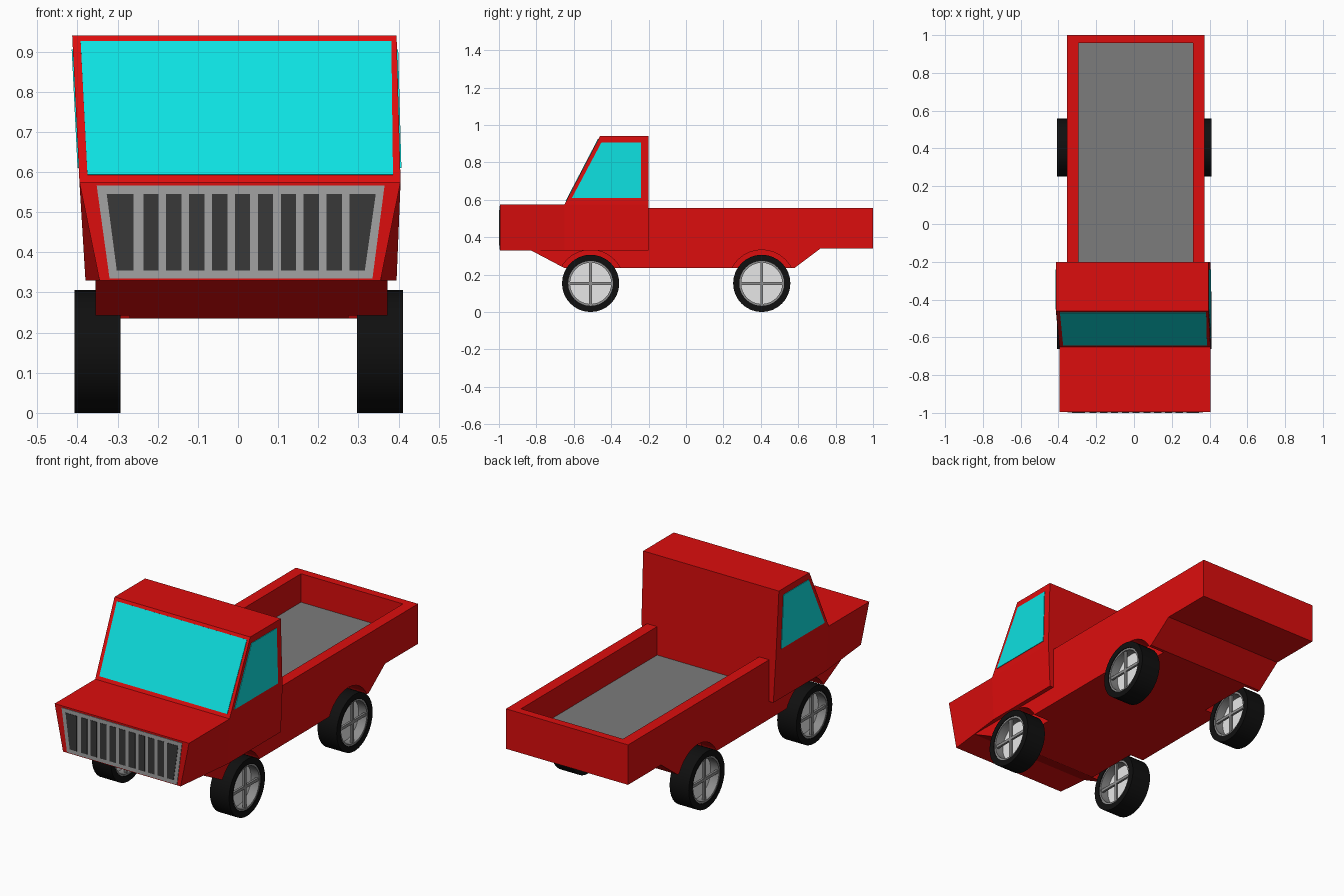
import bpy, bmesh, math
from mathutils import Vector

if "Cube" in bpy.data.objects:
    bpy.data.objects.remove(bpy.data.objects["Cube"])


def material(name, rgb):
    m = bpy.data.materials.new(name)
    m.diffuse_color = (*rgb, 1)
    m.use_nodes = True
    m.node_tree.nodes["Principled BSDF"].inputs["Base Color"].default_value = m.diffuse_color
    return m


RED = material("red paint", (0.72, 0.004, 0.004))
GLASS = material("cyan glass", (0.004, 0.75, 0.75))
SILVER = material("grille silver", (0.36, 0.36, 0.36))
DARK = material("slot grey", (0.04, 0.04, 0.04))
BED = material("bed grey", (0.20, 0.20, 0.20))
RUBBER = material("tyre black", (0.005, 0.005, 0.005))
RIM = material("rim grey", (0.27, 0.27, 0.27))
DISC = material("wheel white", (0.9, 0.9, 0.9))


def mesh_object(name, verts, faces, mat):
    bm = bmesh.new()
    vs = [bm.verts.new(v) for v in verts]
    for f in faces:
        bm.faces.new([vs[i] for i in f])
    bmesh.ops.recalc_face_normals(bm, faces=bm.faces)
    me = bpy.data.meshes.new(name)
    bm.to_mesh(me)
    bm.free()
    ob = bpy.data.objects.new(name, me)
    bpy.context.collection.objects.link(ob)
    if mat:
        me.materials.append(mat)
    return ob


def prism(name, side_a, side_b, mat, caps=True):
    """Join two matching outlines into a solid."""
    n = len(side_a)
    faces = [(i, (i + 1) % n, n + (i + 1) % n, n + i) for i in range(n)]
    if caps:
        faces += [tuple(range(n)), tuple(range(n, 2 * n))]
    return mesh_object(name, list(side_a) + list(side_b), faces, mat)


def box(name, x, y, z, mat):
    outline = [(y[0], z[0]), (y[1], z[0]), (y[1], z[1]), (y[0], z[1])]
    return prism(name, [(x[0], *p) for p in outline], [(x[1], *p) for p in outline], mat)


def plate(name, pts, mat, half=0.003):
    """Thin panel centred on a quad."""
    p = [Vector(q) for q in pts]
    n = (p[2] - p[0]).cross(p[3] - p[1]).normalized() * half
    return prism(name, [q - n for q in p], [q + n for q in p], mat)


def lathe(name, section, cx, cy, cz, mat, n=32):
    """Spin a closed (x, radius) section around the axle."""
    k = len(section)
    verts = [(cx + x, cy + r * math.cos(2 * math.pi * i / n), cz + r * math.sin(2 * math.pi * i / n))
             for i in range(n) for x, r in section]
    faces = [(i * k + j, i * k + (j + 1) % k, (i + 1) % n * k + (j + 1) % k, (i + 1) % n * k + j)
             for i in range(n) for j in range(k)]
    return mesh_object(name, verts, faces, mat)


def cylinder(name, x0, x1, y, z, r, mat, n=32):
    ring = [(y + r * math.cos(2 * math.pi * i / n), z + r * math.sin(2 * math.pi * i / n)) for i in range(n)]
    return prism(name, [(x0, *p) for p in ring], [(x1, *p) for p in ring], mat)


def cut(target, cutter):
    cutter.hide_render = True
    cutter.hide_set(True)
    cutter.display_type = 'WIRE'
    mod = target.modifiers.new("cut", 'BOOLEAN')
    mod.operation = 'DIFFERENCE'
    mod.solver = 'EXACT'
    mod.object = cutter
    bpy.context.view_layer.objects.active = target
    bpy.ops.object.modifier_apply(modifier=mod.name)
    bpy.data.objects.remove(cutter)


WHEEL_Z, WHEEL_R = 0.153, 0.153
AXLES = {"front": -0.51, "rear": 0.405}

# Chassis and load bed from one side profile
profile = [(-0.83, 0.33), (-0.65, 0.235), (0.58, 0.235), (0.72, 0.34), (1, 0.34),
           (1, 0.555), (-0.25, 0.555), (-0.25, 0.45), (-0.83, 0.45)]
chassis = prism("chassis_and_bed", [(-0.355, *p) for p in profile], [(0.372, *p) for p in profile], RED)
cut(chassis, box("bed_cutter", (-0.295, 0.312), (-0.22, 0.957), (0.40, 0.7), None))
for y in AXLES.values():
    cut(chassis, cylinder("well_cutter_right", 0.275, 0.6, y, WHEEL_Z, 0.179, None))
    cut(chassis, cylinder("well_cutter_left", -0.6, -0.27, y, WHEEL_Z, 0.179, None))
box("bed_floor", (-0.295, 0.312), (-0.21, 0.957), (0.397, 0.402), BED)

# Cab and bonnet: each profile point has (y, z, left x, right x)
cab_pts = [(-0.995, 0.33, -0.345, 0.355), (-0.65, 0.33, -0.38, 0.395), (-0.2, 0.33, -0.38, 0.395),
           (-0.2, 0.575, -0.395, 0.405), (-0.2, 0.94, -0.413, 0.395), (-0.46, 0.94, -0.413, 0.395),
           (-0.65, 0.575, -0.395, 0.405), (-0.995, 0.575, -0.395, 0.405)]
n = len(cab_pts)
sides = [(0, 1, 6, 7), (1, 2, 3, 6), (3, 4, 5, 6)]
faces = sides + [tuple(i + n for i in f) for f in sides]
faces += [(i, (i + 1) % n, (i + 1) % n + n, i + n) for i in range(n)]
mesh_object("cab", [(l, y, z) for y, z, l, r in cab_pts] + [(r, y, z) for y, z, l, r in cab_pts], faces, RED)


def cab_x(z, side):
    t = (z - 0.575) / 0.365
    return 0.405 - 0.01 * t if side > 0 else -0.395 - 0.018 * t


def screen_y(z):
    return -0.65 + 0.19 * (z - 0.575) / 0.365


# Windows
lo, hi = 0.592, 0.925
plate("windscreen", [(-0.375, screen_y(lo), lo), (0.386, screen_y(lo), lo),
                     (0.382, screen_y(hi), hi), (-0.392, screen_y(hi), hi)], GLASS)
window = [(-0.61, 0.61), (-0.24, 0.61), (-0.24, 0.905), (-0.453, 0.905)]
for side, label in ((1, "right"), (-1, "left")):
    plate("side_window_" + label, [(cab_x(z, side), y, z) for y, z in window], GLASS)

# Grille with evenly spaced slots, the end slots slanted
plate("grille", [(-0.32, -0.995, 0.335), (0.335, -0.995, 0.335),
                 (0.365, -0.995, 0.566), (-0.352, -0.995, 0.566)], SILVER, 0.003)
slots = [(-0.327, -0.26, -0.302), (0.343, 0.278, 0.316)]
slots += [(c - 0.019, c + 0.019, c - 0.019) for c in (-0.217 + 0.0571 * i for i in range(9))]
for i, (top, inner, bottom) in enumerate(slots):
    plate(f"grille_slot_{i + 1}", [(bottom, -0.997, 0.355), (inner, -0.997, 0.355),
                                   (inner, -0.997, 0.545), (top, -0.997, 0.545)], DARK, 0.003)

# Wheels: tyre, rim ring, recessed disc and crossed spokes
H = 0.057
for cx, label in ((0.354, "right"), (-0.35, "left")):
    for end, cy in AXLES.items():
        tag = f"_{end}_{label}"
        lathe("tyre" + tag, [(-H, 0.12), (-H, WHEEL_R), (H, WHEEL_R), (H, 0.12)], cx, cy, WHEEL_Z, RUBBER)
        lathe("rim" + tag, [(-H + 0.004, 0.11), (-H + 0.004, 0.121), (H - 0.004, 0.121), (H - 0.004, 0.11)],
              cx, cy, WHEEL_Z, RIM)
        cylinder("wheel_disc" + tag, cx - 0.004, cx + 0.004, cy, WHEEL_Z, 0.112, DISC)
        for s in (-1, 1):
            xs = sorted((cx + s * 0.035, cx + s * 0.047))
            box("spoke_across" + tag, xs, (cy - 0.113, cy + 0.113), (WHEEL_Z - 0.008, WHEEL_Z + 0.008), RIM)
            box("spoke_upright" + tag, xs, (cy - 0.008, cy + 0.008), (WHEEL_Z - 0.113, WHEEL_Z + 0.113), RIM)

# Smooth the round tyres and rims, keeping their edges sharp
bpy.ops.object.select_all(action='DESELECT')
for ob in bpy.context.scene.objects:
    if ob.name.startswith(("tyre", "rim")):
        ob.select_set(True)
        bpy.context.view_layer.objects.active = ob
bpy.ops.object.shade_smooth_by_angle(angle=math.radians(30))
